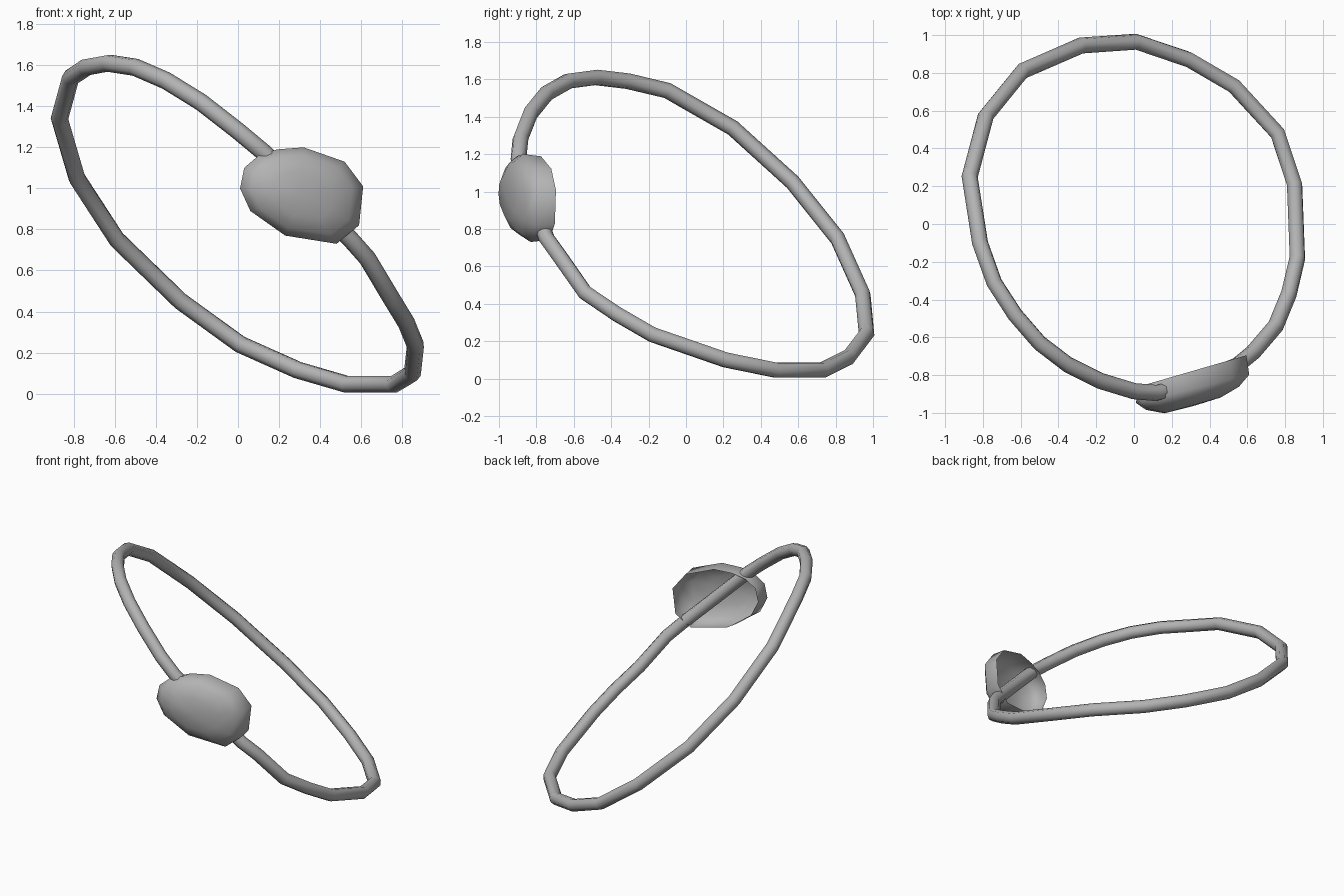
import bpy, bmesh

if "Cube" in bpy.data.objects:
    bpy.data.objects.remove(bpy.data.objects["Cube"])

grey = bpy.data.materials.new("mid grey")
grey.diffuse_color = (0.45, 0.45, 0.45, 1)
grey.use_nodes = True
grey.node_tree.nodes["Principled BSDF"].inputs["Base Color"].default_value = grey.diffuse_color


def finish(obj, angle):
    obj.data.materials.append(grey)
    bpy.ops.object.select_all(action='DESELECT')
    bpy.context.view_layer.objects.active = obj
    obj.select_set(True)
    bpy.ops.object.shade_smooth_by_angle(angle=angle)


# Strap: one closed tube looping round and passing behind the patch
path = [(0.12, -0.895, 1.18), (0.33, -0.83, 0.97), (0.55, -0.745, 0.75), (0.63, -0.68, 0.66),
        (0.75, -0.54, 0.46), (0.82, -0.37, 0.345), (0.865, -0.18, 0.235), (0.85, 0.21, 0.10),
        (0.76, 0.48, 0.045), (0.53, 0.73, 0.045), (0.29, 0.87, 0.115), (0.01, 0.965, 0.24),
        (-0.28, 0.945, 0.45), (-0.59, 0.81, 0.75), (-0.785, 0.57, 1.05), (-0.87, 0.25, 1.34),
        (-0.815, -0.10, 1.54), (-0.74, -0.31, 1.59), (-0.63, -0.48, 1.61), (-0.5, -0.63, 1.59),
        (-0.35, -0.745, 1.525), (-0.18, -0.83, 1.42), (0.0, -0.885, 1.28)]
curve = bpy.data.curves.new("strap_path", 'CURVE')
curve.dimensions = '3D'
curve.bevel_depth = 0.043
curve.bevel_resolution = 2
spline = curve.splines.new('POLY')
spline.points.add(len(path) - 1)
for point, co in zip(spline.points, path):
    point.co = (*co, 1)
spline.use_cyclic_u = True
strap = bpy.data.objects.new("strap", curve)
bpy.context.collection.objects.link(strap)
bpy.context.view_layer.objects.active = strap
strap.select_set(True)
bpy.ops.object.convert(target='MESH')
finish(bpy.context.object, 0.9)

# Patch: open-backed shell made of scaled rings of one outline, slanted in y
outline = [(0.01, 1.0), (0.03, 1.1), (0.10, 1.16), (0.19, 1.19), (0.32, 1.20), (0.52, 1.13),
           (0.61, 1.01), (0.59, 0.82), (0.48, 0.73), (0.23, 0.77), (0.06, 0.89)]
cx, cz = 0.31, 0.97
rings = [(0.95, -0.868, 0.29), (1.0, -0.95, 0.25), (0.82, -1.0, 0.25), (0.5, -1.047, 0.28)]

bm = bmesh.new()
loops = []
for scale, y0, slope in rings:
    loop = []
    for x, z in outline:
        px = cx + (x - cx) * scale
        loop.append(bm.verts.new((px, y0 + slope * px, cz + (z - cz) * scale)))
    loops.append(loop)
n = len(outline)
for a, b in zip(loops, loops[1:]):
    for i in range(n):
        j = (i + 1) % n
        bm.faces.new((a[i], a[j], b[j], b[i]))
tip = bm.verts.new((cx, -0.965, cz))
for i in range(n):
    bm.faces.new((loops[-1][i], loops[-1][(i + 1) % n], tip))
bmesh.ops.recalc_face_normals(bm, faces=bm.faces)
# make the shell's outside face the front
if tip.link_faces[0].normal.y > 0:
    bmesh.ops.reverse_faces(bm, faces=bm.faces)
mesh = bpy.data.meshes.new("patch")
bm.to_mesh(mesh)
bm.free()
patch = bpy.data.objects.new("patch", mesh)
bpy.context.collection.objects.link(patch)
finish(patch, 1.2)
